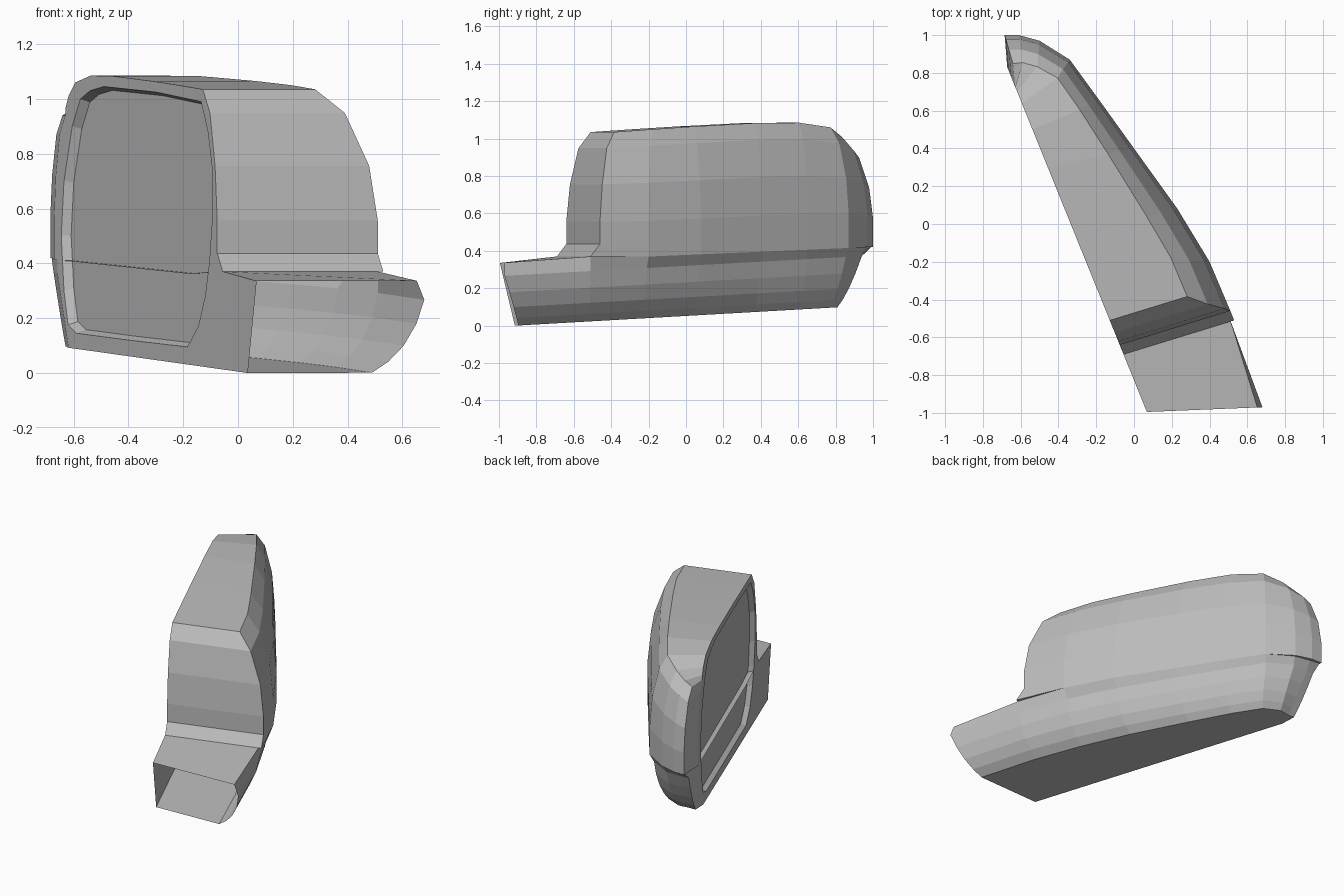
import bpy, bmesh
from mathutils import Vector

cube = bpy.data.objects.get("Cube")
if cube:
    bpy.data.objects.remove(cube, do_unlink=True)

grey = bpy.data.materials.new("housing grey")
grey.use_nodes = True
grey.diffuse_color = (0.5, 0.5, 0.5, 1)
grey.node_tree.nodes["Principled BSDF"].inputs["Base Color"].default_value = (0.5, 0.5, 0.5, 1)


def face_x(y):
    """The mirror side lies in one slanted vertical plane."""
    return -0.335 - 0.405 * y


def bottom_z(y):
    return 0.052 + 0.057 * y


def belly_z(y):
    return 0.32 + 0.055 * y


def ridge_z(y):
    return 0.378 + 0.043 * y


def station_point(gy, ox, oy, f, lean):
    """Plan position a fraction f of the way from mirror side to outer side."""
    gx = face_x(gy)
    return gx + f * (ox - gx) - 0.405 * lean, gy + f * (oy - gy) + lean


def finish(bm, name, centre):
    """Make faces point away from centre and link the part."""
    bmesh.ops.remove_doubles(bm, verts=bm.verts, dist=0.0005)
    bmesh.ops.recalc_face_normals(bm, faces=bm.faces)
    centre = Vector(centre)
    if sum(f.normal.dot(f.calc_center_median() - centre) * f.calc_area() for f in bm.faces) < 0:
        bmesh.ops.reverse_faces(bm, faces=bm.faces)
    mesh = bpy.data.meshes.new(name)
    bm.to_mesh(mesh)
    bm.free()
    mesh.materials.append(grey)
    obj = bpy.data.objects.new(name, mesh)
    bpy.context.collection.objects.link(obj)


def loft(name, sections, caps, centre):
    """Skin sections of (mirror-side column, outer column); strip-cap chosen ends."""
    bm = bmesh.new()
    rows = [([bm.verts.new(p) for p in g], [bm.verts.new(p) for p in o]) for g, o in sections]
    for (ga, oa), (gb, ob) in zip(rows, rows[1:]):
        ring_a, ring_b = [ga[0]] + oa + [ga[-1]], [gb[0]] + ob + [gb[-1]]
        for i in range(len(ring_a) - 1):
            bm.faces.new((ring_a[i], ring_a[i + 1], ring_b[i + 1], ring_b[i]))
    for c in caps:
        g, o = rows[c]
        for i in range(len(g) - 1):
            bm.faces.new((g[i], o[i], o[i + 1], g[i + 1]))
    finish(bm, name, centre)


# Upper housing: mirror-side y, outer x, outer y, top height, lean of the top
upper_stations = [
    (-0.64, 0.51, -0.46, 1.035, 0.13), (-0.36, 0.40, -0.20, 1.05, 0.07),
    (-0.05, 0.23, 0.08, 1.065, 0), (0.30, 0.0, 0.40, 1.083, 0),
    (0.50, -0.18, 0.65, 1.085, 0), (0.68, -0.34, 0.87, 1.06, -0.04),
    (0.78, -0.50, 0.97, 1.01, -0.08), (0.815, -0.61, 1.0, 0.97, -0.09),
    (0.83, -0.685, 1.0, 0.94, -0.10)]
upper_profile = [(1, 0, 0), (1, 0.1, 0), (1, 0.28, 0), (0.96, 0.58, 0.15),
                 (0.84, 0.87, 0.5), (0.7, 1, 1)]
upper = []
for n, (gy, ox, oy, top, lean) in enumerate(upper_stations):
    g_col, o_col = [], []
    for f, h, share in upper_profile:
        shift = lean * share
        if n == 0 and h == 0:
            shift = -0.05
        for col, frac in ((g_col, 0), (o_col, f)):
            x, y = station_point(gy, ox, oy, frac, shift)
            base = 0.37 if n == 0 else ridge_z(y)
            col.append((x, y, base + h * (top - base)))
    upper.append((g_col, o_col))
loft("upper_housing", upper, (0, -1), (0, 0.1, 0.7))

# Lower shell and foot: mirror-side y, outer x, outer y, belly and ridge reach, bottom lean
lower_stations = [(-0.995, 0.68, -0.97, 1, 0.955, 0.08), (-0.69, 0.51, -0.51, 1, 1, 0.02)]
lower_stations += [(gy, ox, oy, 0.94, 1, 0) for gy, ox, oy, _, _ in upper_stations[1:5]]
lower_stations += [(0.66, -0.34, 0.87, 0.92, 1, -0.04), (0.75, -0.50, 0.96, 0.9, 1, -0.08),
                   (0.78, -0.61, 0.98, 0.8, 1, -0.10), (0.80, -0.68, 0.99, 0.7, 1, -0.10)]
lower_profile = [(0.74, 0), (0.83, 0.15), (0.91, 0.37), (0.97, 0.67), (1, 1)]
lower = []
for n, (gy, ox, oy, belly, ridge, lean) in enumerate(lower_stations):
    g_col, o_col = [], []
    for f, h in lower_profile:
        for col, frac in ((g_col, 0), (o_col, f * belly)):
            x, y = station_point(gy, ox, oy, frac, lean * (1 - h))
            col.append((x, y, bottom_z(y) + h * (belly_z(y) - bottom_z(y))))
    for col, frac in ((g_col, 0), (o_col, ridge)):
        x, y = station_point(gy, ox, oy, frac, 0)
        col.append((x, y, 0.37 if n == 1 else ridge_z(y)))
    lower.append((g_col, o_col))
loft("lower_shell", lower, (-1,), (0, 0, 0.2))

# Mirror-side frame: outline follows both shells, with an opening for the glass
outline = [lower[0][0][0], lower[0][0][-1]] + upper[0][0]
outline += [g[-1] for g, o in upper[1:]]
outline += upper[-1][0][-2::-1] + lower[-1][0][::-1]
outline += [g[0] for g, o in lower[-2:0:-1]]
opening = [(-0.645, 0.5), (-0.635, 0.7), (-0.605, 0.9), (-0.575, 1.0), (-0.54, 1.03),
           (-0.49, 1.045), (-0.3, 1.025), (-0.135, 0.99), (-0.11, 0.88), (-0.095, 0.75),
           (-0.095, 0.55), (-0.105, 0.4), (-0.12, 0.28), (-0.145, 0.17), (-0.185, 0.095),
           (-0.4, 0.12), (-0.59, 0.145), (-0.62, 0.175), (-0.635, 0.3)]


def on_face(x, z):
    return Vector((x, (-0.335 - x) / 0.405, z))


rim = [on_face(x, z) for x, z in opening]
middle = on_face(-0.37, 0.58)
inward = Vector((0.927, 0.375, 0)) * 0.03
glass = [middle + (p - middle) * 0.97 + inward for p in rim]
outside = (1, 0.4, 0.5)

bm = bmesh.new()
edges = []
for loop in (outline, rim):
    vs = [bm.verts.new(p) for p in loop]
    edges += [bm.edges.new((vs[i - 1], vs[i])) for i in range(len(vs))]
bmesh.ops.triangle_fill(bm, edges=edges, use_beauty=True, normal=(-0.927, -0.375, 0))
finish(bm, "face_frame", outside)

# Bevelled rim around the glass
bm = bmesh.new()
a, b = [[bm.verts.new(p) for p in loop] for loop in (rim, glass)]
for i in range(len(a)):
    bm.faces.new((a[i - 1], a[i], b[i], b[i - 1]))
bmesh.ops.recalc_face_normals(bm, faces=bm.faces)
finish(bm, "glass_rim", outside)

# Recessed mirror glass
bm = bmesh.new()
hub = bm.verts.new(middle + inward)
b = [bm.verts.new(p) for p in glass]
for i in range(len(b)):
    bm.faces.new((hub, b[i - 1], b[i]))
finish(bm, "mirror_glass", outside)
